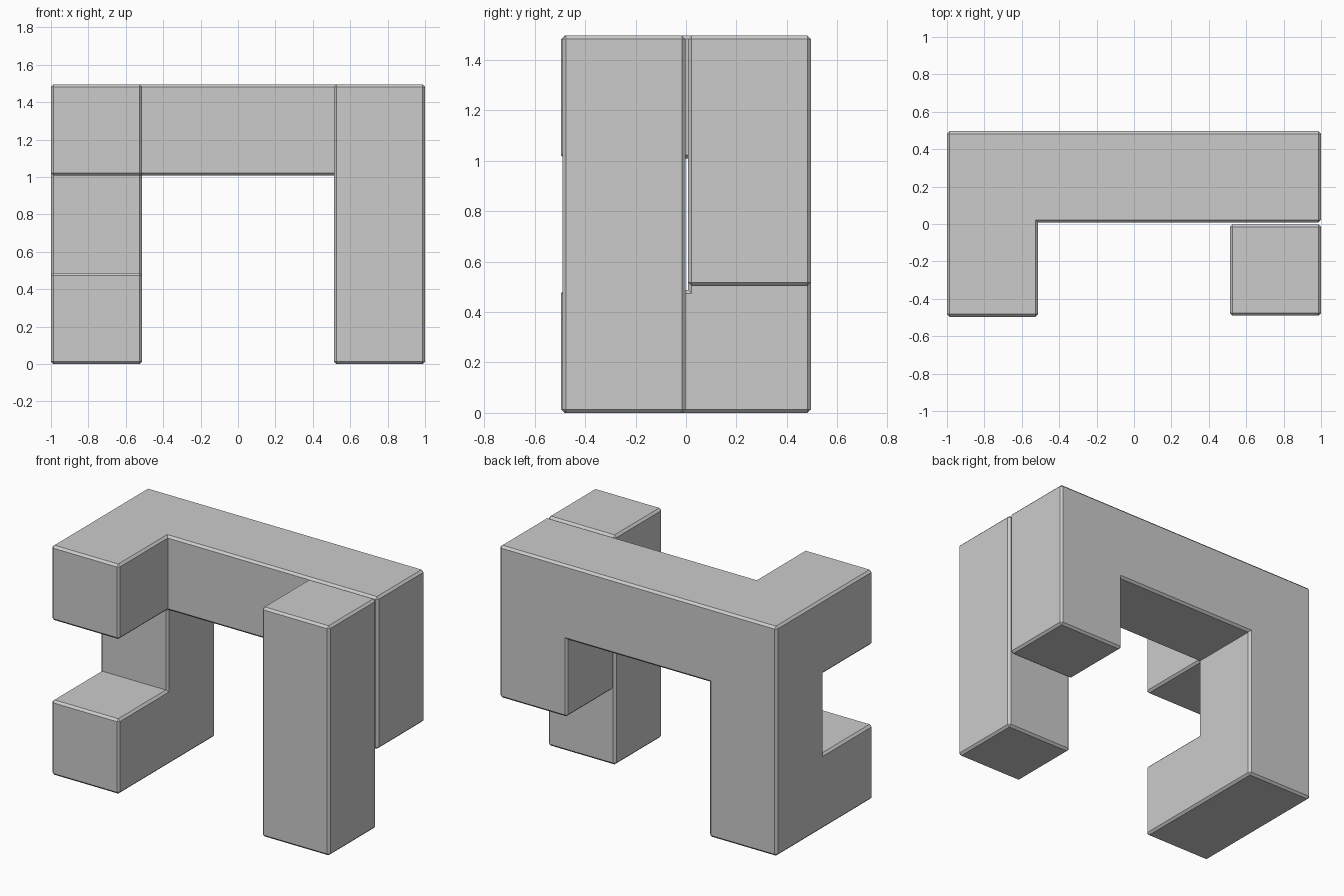
import bpy, bmesh
from mathutils import Vector

if "Cube" in bpy.data.objects:
    bpy.data.objects.remove(bpy.data.objects["Cube"])

U = 0.504        # cell size
GAP = 0.008      # inset of every face
CHAMFER = 0.014  # chamfer on outer edges


def cube_piece(name, cells, shift_y=0.0):
    """Join grid cells into one solid, inset it slightly and chamfer its convex edges."""
    cells = set(cells)
    bm = bmesh.new()
    for c in cells:
        for axis in range(3):
            for side in (0, 1):
                n = list(c)
                n[axis] += 1 if side else -1
                if tuple(n) in cells:
                    continue
                a, b = (axis + 1) % 3, (axis + 2) % 3
                quad = []
                for da, db in ((0, 0), (1, 0), (1, 1), (0, 1)):
                    p = list(c)
                    p[axis] += side
                    p[a] += da
                    p[b] += db
                    quad.append(bm.verts.new(Vector(p) * U))
                bm.faces.new(quad if side else quad[::-1])
    bmesh.ops.remove_doubles(bm, verts=bm.verts, dist=0.001)
    bmesh.ops.dissolve_limit(bm, angle_limit=0.02, verts=bm.verts, edges=bm.edges)
    bm.normal_update()

    # inset all faces by the gap
    moves = {}
    for v in bm.verts:
        normals = {tuple(round(k) for k in f.normal) for f in v.link_faces}
        moves[v] = sum((Vector(n) for n in normals), Vector()) * GAP
    for v, m in moves.items():
        v.co -= m
    bm.normal_update()

    # chamfer outer edges only
    outer = [e for e in bm.edges if e.is_convex and e.calc_face_angle(0) > 0.5]
    bmesh.ops.bevel(bm, geom=outer, offset=CHAMFER, offset_type='OFFSET',
                    segments=1, affect='EDGES', clamp_overlap=True)
    bmesh.ops.translate(bm, verts=bm.verts, vec=(0, shift_y, -GAP))
    mesh = bpy.data.meshes.new(name)
    bm.to_mesh(mesh)
    bm.free()
    obj = bpy.data.objects.new(name, mesh)
    bpy.context.collection.objects.link(obj)
    return obj


# back arch with two forward prongs on the left
arch = [(x, 0, 2) for x in range(-2, 2)]
arch += [(-2, 0, 0), (-2, 0, 1), (1, 0, 1)]
arch += [(-2, -1, 0), (-2, -1, 2)]
cube_piece("arch_piece", arch)

# straight upright bar in front of the right end
cube_piece("upright_bar", [(1, -1, z) for z in range(3)], shift_y=0.006)
